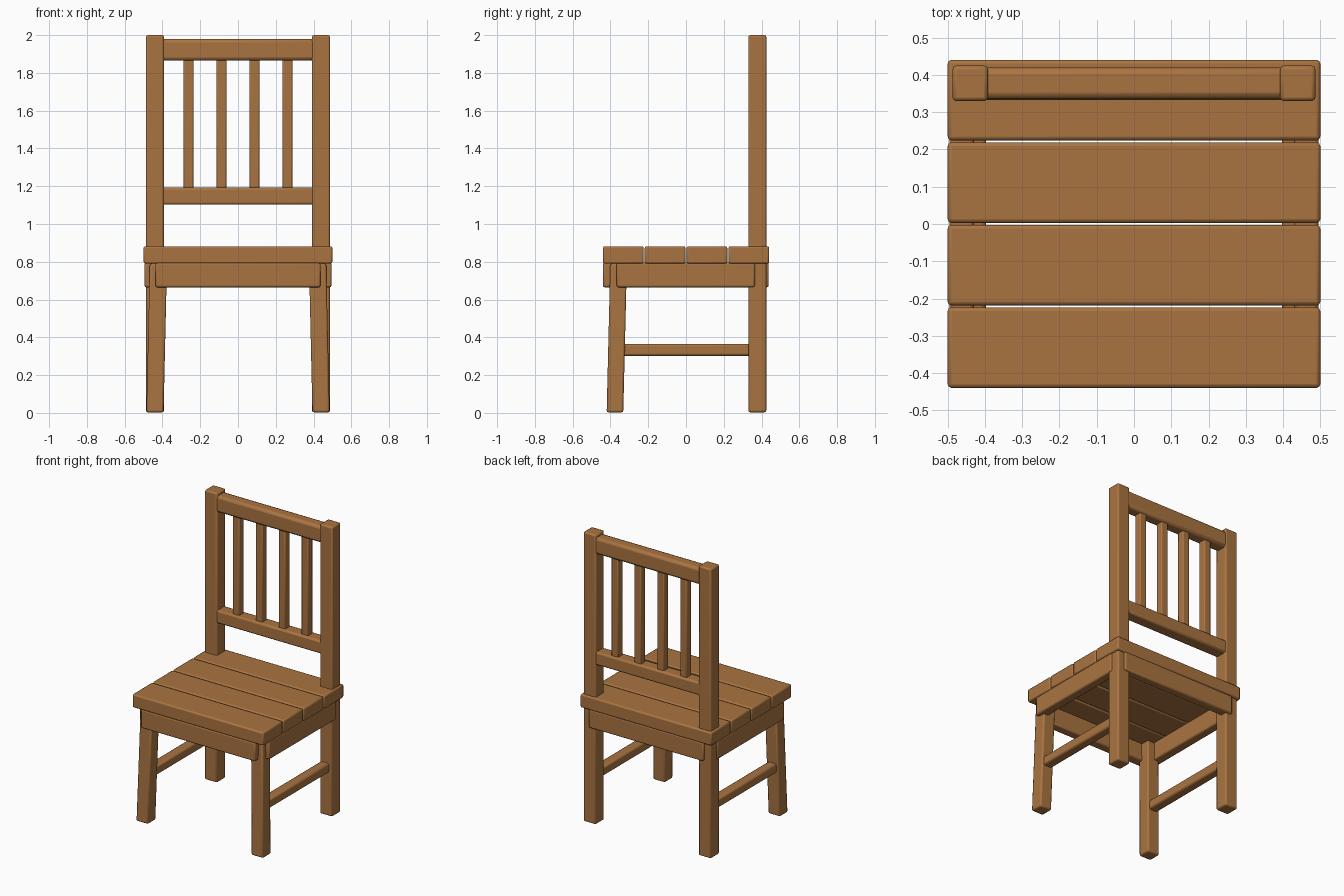
import bpy, bmesh

if "Cube" in bpy.data.objects:
    bpy.data.objects.remove(bpy.data.objects["Cube"])

wood = bpy.data.materials.new("warm wood")
wood.diffuse_color = (0.40, 0.175, 0.053, 1)
wood.use_nodes = True
wood.node_tree.nodes["Principled BSDF"].inputs["Base Color"].default_value = wood.diffuse_color


def board(name, x, y, z, bevel=0.01, lean=(0, 0)):
    """Bevelled box from (min, max) ranges; lean shifts its top end in x and y."""
    bm = bmesh.new()
    bmesh.ops.create_cube(bm, size=1)
    for v in bm.verts:
        top = v.co.z > 0
        v.co = [r[0] + (c + 0.5) * (r[1] - r[0]) for r, c in zip((x, y, z), v.co)]
        if top:
            v.co.x += lean[0]
            v.co.y += lean[1]
    me = bpy.data.meshes.new(name)
    bmesh.ops.recalc_face_normals(bm, faces=bm.faces)
    bm.to_mesh(me)
    bm.free()
    me.materials.append(wood)
    ob = bpy.data.objects.new(name, me)
    bpy.context.collection.objects.link(ob)
    mod = ob.modifiers.new("rounded edges", 'BEVEL')
    mod.width = bevel
    mod.segments = 2
    bpy.context.view_layer.objects.active = ob
    ob.select_set(True)
    bpy.ops.object.shade_smooth_by_angle(angle=0.6)
    ob.select_set(False)
    return ob


def side_range(s, a, b):
    return tuple(sorted((s * a, s * b)))


# seat planks
for i in range(4):
    y0 = -0.44 + i * 0.2215
    board(f"seat_plank_{i + 1}", (-0.5, 0.5), (y0, y0 + 0.216), (0.79, 0.882))

# front and back aprons
board("front_apron", (-0.437, 0.437), (-0.44, -0.375), (0.665, 0.795))
board("back_apron", (-0.437, 0.437), (0.375, 0.438), (0.665, 0.795))

# legs, side aprons and stretchers on both sides
for s, side in ((-1, "left"), (1, "right")):
    board(f"{side}_back_post", side_range(s, 0.392, 0.487), (0.33, 0.425), (0.003, 2.0))
    board(f"{side}_front_leg", side_range(s, 0.394, 0.485), (-0.42, -0.332), (0.003, 0.79),
          lean=(-0.018 * s, 0.019))
    board(f"{side}_apron", side_range(s, 0.43, 0.495), (-0.367, 0.365), (0.665, 0.795))
    board(f"{side}_stretcher", side_range(s, 0.397, 0.463), (-0.37, 0.36), (0.302, 0.366), 0.012)

# back rest rails
board("top_rail", (-0.41, 0.41), (0.335, 0.42), (1.865, 1.98), 0.018)
board("lower_rail", (-0.41, 0.41), (0.333, 0.42), (1.102, 1.192), 0.012)

# back rest spindles
for i in range(4):
    cx = (i - 1.5) * 0.1745
    board(f"spindle_{i + 1}", (cx - 0.026, cx + 0.026), (0.352, 0.404), (1.18, 1.88), 0.007)
